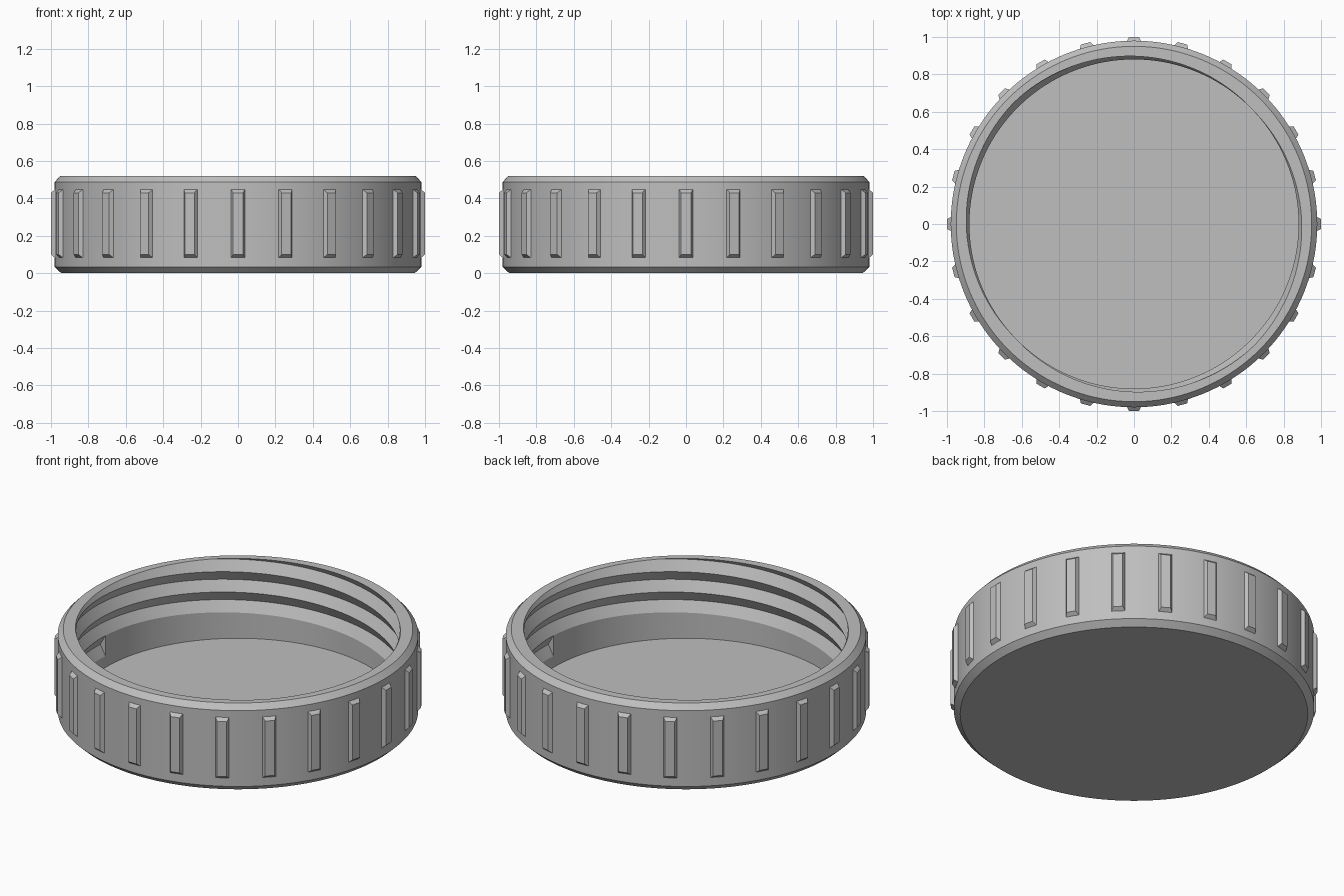
import bpy, bmesh
from math import sin, cos, pi, radians

cube = bpy.data.objects.get("Cube")
if cube:
    bpy.data.objects.remove(cube)

HALF = 72                    # columns per half turn
TOP, FLOOR = 0.52, 0.055     # rim height, inside floor height
CREST, ROOT = 0.88, 0.914    # thread radii
PITCH = 0.122                # spacing of the two-start thread
START = 0.124                # lowest thread edge at its start
ROWS = 8

grey = bpy.data.materials.new("grey plastic")
grey.use_nodes = True
colour = (0.52, 0.52, 0.52, 1)
grey.diffuse_color = colour
grey.node_tree.nodes["Principled BSDF"].inputs["Base Color"].default_value = colour


def finish(bm, name):
    bmesh.ops.remove_doubles(bm, verts=bm.verts, dist=0.0002)
    bmesh.ops.recalc_face_normals(bm, faces=bm.faces)
    mesh = bpy.data.meshes.new(name)
    bm.to_mesh(mesh)
    bm.free()
    mesh.materials.append(grey)
    obj = bpy.data.objects.new(name, mesh)
    bpy.context.collection.objects.link(obj)
    bpy.ops.object.select_all(action='DESELECT')
    obj.select_set(True)
    bpy.context.view_layer.objects.active = obj
    bpy.ops.object.shade_smooth_by_angle(angle=radians(20))
    return obj


def ring_point(bm, r, angle, z):
    return bm.verts.new((r * cos(angle), r * sin(angle), z))


def thread_radius(z, base):
    """Radius of the V-shaped groove at height z, base being its lowest edge."""
    phase = ((z - base) / PITCH) % 1.0
    return CREST + (ROOT - CREST) * (1 - abs(2 * phase - 1))


# Cap: each column runs from the bottom, over the rim and down the thread
bm = bmesh.new()
outside = [(0.945, 0), (0.98, 0.033), (0.98, 0.488), (0.95, TOP)]
bottom, floor = [], []
for half in range(2):
    columns = []
    for i in range(HALF + 1):
        turn = i / HALF
        angle = pi * (half + turn)
        base = START + PITCH * turn
        column = [ring_point(bm, r, angle, z) for r, z in outside]
        for k in range(ROWS, -1, -1):
            z = min(base + k * PITCH / 2, TOP)
            column.append(ring_point(bm, thread_radius(z, base), angle, z))
        column.append(ring_point(bm, CREST, angle, FLOOR))
        columns.append(column)
    for a, b in zip(columns, columns[1:]):
        for j in range(len(a) - 1):
            bm.faces.new((a[j], b[j], b[j + 1], a[j + 1]))
    bottom += [c[0] for c in columns[:-1]]
    floor += [c[-1] for c in columns[:-1]]
    # Closed end where a groove begins
    bm.faces.new(columns[0][-4:-1])
bm.faces.new(bottom)
bm.faces.new(floor)
finish(bm, "screw_cap")

# Grip ribs: tapered bars around the outside
bm = bmesh.new()
for n in range(24):
    angle = n * pi / 12
    loops = []
    for r, w, low, high in ((0.97, 0.042, 0.075, 0.455), (1.0, 0.026, 0.1, 0.43)):
        loops.append([bm.verts.new((r * cos(angle) - t * sin(angle),
                                    r * sin(angle) + t * cos(angle), z))
                      for t, z in ((-w, low), (w, low), (w, high), (-w, high))])
    inner, outer = loops
    bm.faces.new(inner)
    bm.faces.new(outer)
    for j in range(4):
        m = (j + 1) % 4
        bm.faces.new((inner[j], inner[m], outer[m], outer[j]))
finish(bm, "grip_ribs")
